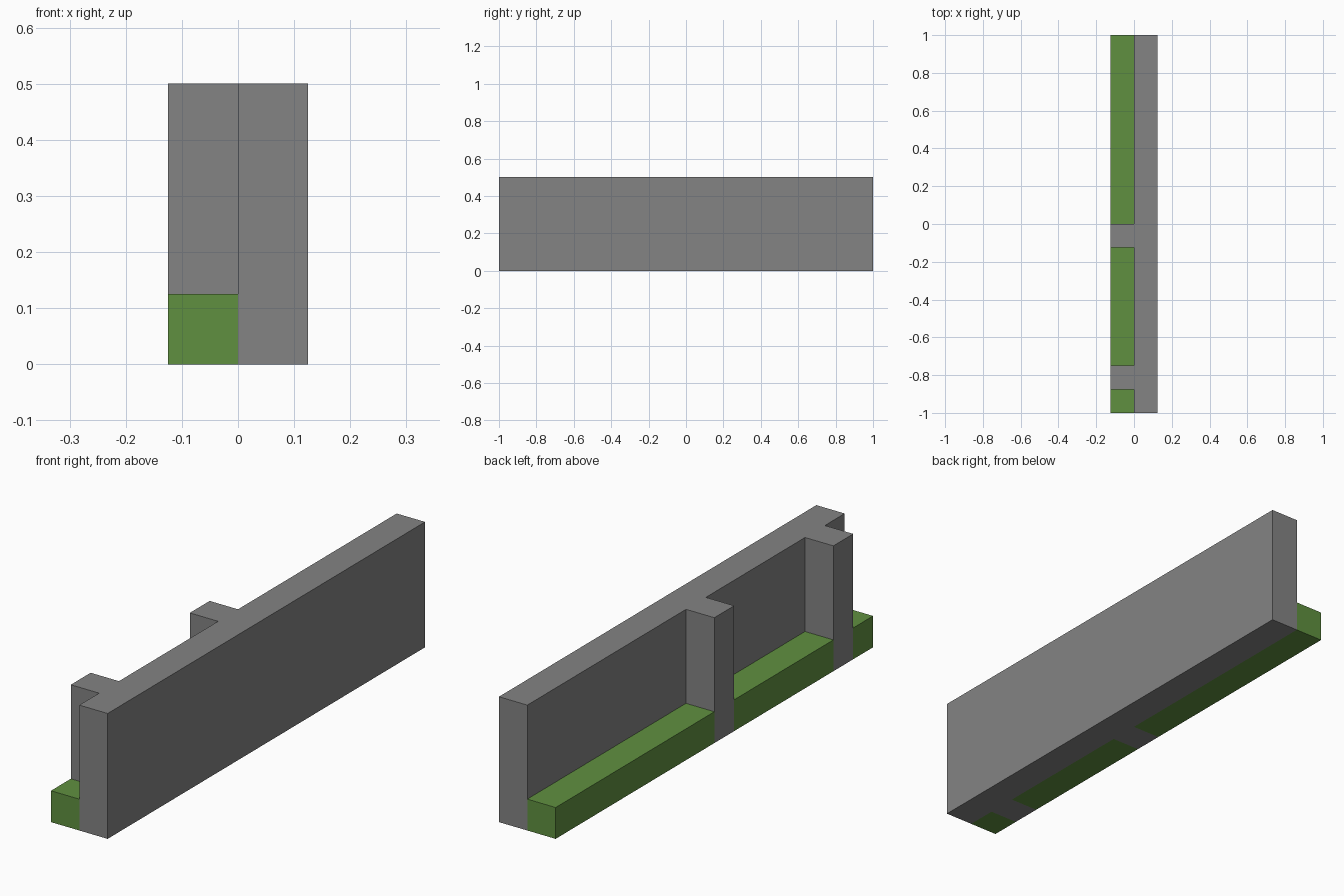
import bpy
import bmesh

cube = bpy.data.objects.get("Cube")
if cube:
    bpy.data.objects.remove(cube, do_unlink=True)


def make_material(name, color):
    mat = bpy.data.materials.new(name)
    mat.use_nodes = True
    mat.diffuse_color = (*color, 1)
    mat.node_tree.nodes["Principled BSDF"].inputs["Base Color"].default_value = (*color, 1)
    return mat


GREY, GREEN = 0, 1
HEIGHT, BED_HEIGHT = 0.5, 0.125
XS = (-0.125, 0, 0.125)
YS = (-1, -0.875, -0.75, -0.125, 0, 1)
PILLARS = ((-0.875, -0.75), (-0.125, 0))


def is_bed(point):
    """True over the low strip, between the pillars."""
    return point.x < -0.001 and not any(a < point.y < b for a, b in PILLARS)


def raise_faces(bm, faces, amount):
    new = bmesh.ops.extrude_face_region(bm, geom=faces)["geom"]
    bmesh.ops.translate(bm, verts=[g for g in new if isinstance(g, bmesh.types.BMVert)],
                        vec=(0, 0, amount))
    return [g for g in new if isinstance(g, bmesh.types.BMFace)]


# Floor plan: a wall row and a row of alternating beds and pillars
bm = bmesh.new()
grid = [[bm.verts.new((x, y, 0)) for y in YS] for x in XS]
plan = [bm.faces.new((grid[i][j], grid[i + 1][j], grid[i + 1][j + 1], grid[i][j + 1]))
        for i in range(len(XS) - 1) for j in range(len(YS) - 1)]

# Low base, then the wall with its pillars rising from it
tops = raise_faces(bm, plan, BED_HEIGHT)
raise_faces(bm, [f for f in tops if not is_bed(f.calc_center_median())], HEIGHT - BED_HEIGHT)
bmesh.ops.recalc_face_normals(bm, faces=bm.faces)

# Green beds, grey everywhere else
for face in bm.faces:
    center = face.calc_center_median()
    low = center.z < BED_HEIGHT + 0.001
    face.material_index = GREEN if low and is_bed(center) else GREY

# Merge flat neighbours of the same colour
bmesh.ops.dissolve_limit(bm, angle_limit=0.01, verts=bm.verts, edges=bm.edges,
                         delimit={'MATERIAL'})

mesh = bpy.data.meshes.new("wall_with_pillars_and_beds")
bm.to_mesh(mesh)
bm.free()
mesh.materials.append(make_material("stone grey", (0.23, 0.23, 0.23)))
mesh.materials.append(make_material("grass green", (0.117, 0.28, 0.051)))
wall = bpy.data.objects.new("wall_with_pillars_and_beds", mesh)
bpy.context.collection.objects.link(wall)
